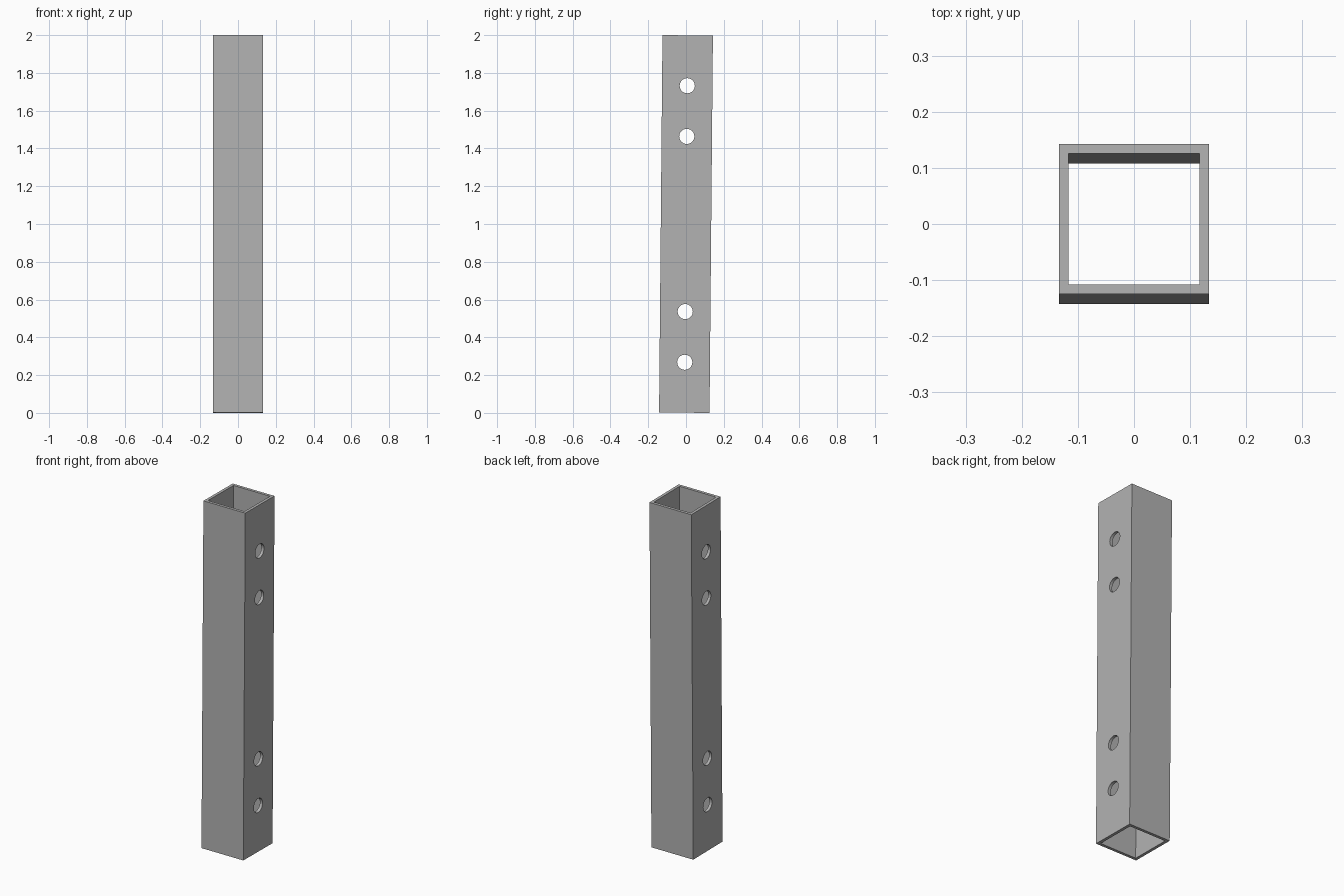
import bpy, bmesh, math
from mathutils import Matrix

if "Cube" in bpy.data.objects:
    bpy.data.objects.remove(bpy.data.objects["Cube"])

TILT = math.asin(0.009)      # slight backward lean
OUTER, INNER = 0.1335, 0.1165
LENGTH = 1.9977
HOLE_R = 0.04
HOLES = (0.732, 0.464)       # distances from the middle, mirrored up and down

grey = bpy.data.materials.new("steel grey")
grey.diffuse_color = (0.45, 0.45, 0.45, 1)
grey.use_nodes = True
grey.node_tree.nodes["Principled BSDF"].inputs["Base Color"].default_value = grey.diffuse_color


def add_object(name, bm):
    bmesh.ops.recalc_face_normals(bm, faces=bm.faces)
    mesh = bpy.data.meshes.new(name)
    bm.to_mesh(mesh)
    bm.free()
    mesh.materials.append(grey)
    obj = bpy.data.objects.new(name, mesh)
    bpy.context.collection.objects.link(obj)
    obj.location.z = 1.0
    obj.rotation_euler.x = -TILT
    return obj


# Square tube: outer and inner square rings at both ends, joined by quads
bm = bmesh.new()
corners = ((-1, -1), (1, -1), (1, 1), (-1, 1))
rings = [[bm.verts.new((x * r, y * r, z)) for x, y in corners]
         for r, z in ((OUTER, -LENGTH / 2), (OUTER, LENGTH / 2),
                      (INNER, LENGTH / 2), (INNER, -LENGTH / 2))]
for k in range(4):
    a, b = rings[k], rings[(k + 1) % 4]
    for i in range(4):
        j = (i + 1) % 4
        bm.faces.new((a[i], a[j], b[j], b[i]))
tube = add_object("square_tube", bm)

# Round bolt holes drilled through the two side walls
bm = bmesh.new()
for d in HOLES:
    for z in (d, -d):
        bmesh.ops.create_cone(
            bm, cap_ends=True, segments=32, radius1=HOLE_R, radius2=HOLE_R, depth=0.5,
            matrix=Matrix.Translation((0, 0, z)) @ Matrix.Rotation(math.pi / 2, 4, 'Y'))
cutter = add_object("bolt_hole_cutter", bm)
cutter.hide_render = True
cutter.display_type = 'WIRE'

drill = tube.modifiers.new("bolt_holes", 'BOOLEAN')
drill.operation = 'DIFFERENCE'
drill.solver = 'EXACT'
drill.object = cutter
